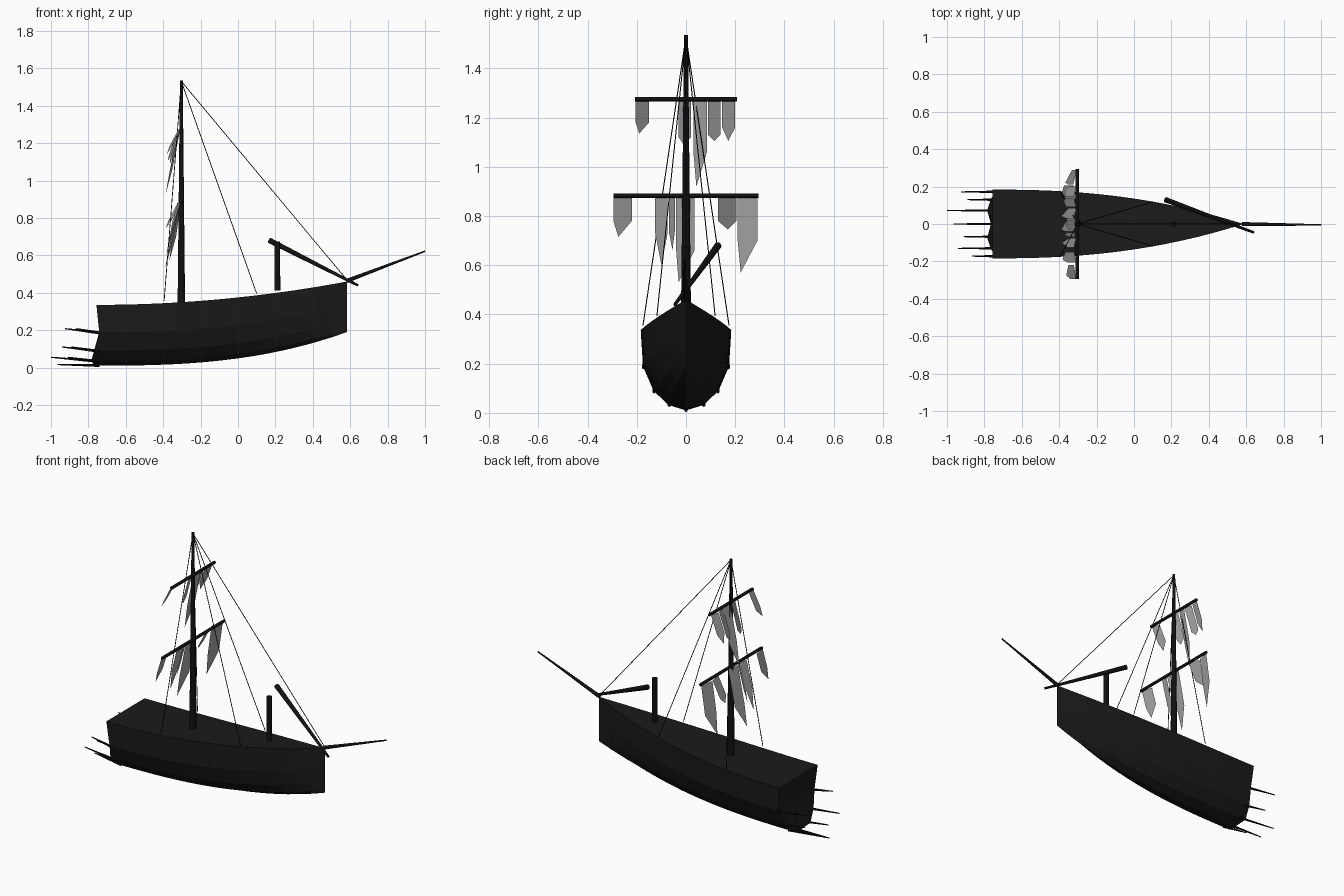
import bpy, bmesh, math
from mathutils import Vector

if "Cube" in bpy.data.objects:
    bpy.data.objects.remove(bpy.data.objects["Cube"])


def material(name, v):
    m = bpy.data.materials.new(name)
    m.diffuse_color = (v, v, v, 1)
    m.use_nodes = True
    m.node_tree.nodes["Principled BSDF"].inputs["Base Color"].default_value = m.diffuse_color
    return m


TIMBER = material("dark timber", 0.0105)
SPAR = material("black spar", 0.0055)
ROPE = material("black rope", 0.002)
SAIL = material("grey sailcloth", 0.40)


def finish(name, bm, mat, smooth=False):
    me = bpy.data.meshes.new(name)
    bm.to_mesh(me)
    bm.free()
    me.materials.append(mat)
    ob = bpy.data.objects.new(name, me)
    bpy.context.collection.objects.link(ob)
    if smooth:
        bpy.ops.object.select_all(action='DESELECT')
        bpy.context.view_layer.objects.active = ob
        ob.select_set(True)
        bpy.ops.object.shade_smooth_by_angle(angle=math.radians(50))
    return ob


def pole(name, a, b, r1, r2, mat=SPAR, sides=10):
    """Tapered round bar from a to b."""
    a, b = Vector(a), Vector(b)
    bm = bmesh.new()
    bmesh.ops.create_cone(bm, cap_ends=True, segments=sides, radius1=r1,
                          radius2=r2, depth=(b - a).length)
    rot = (b - a).to_track_quat('Z', 'Y').to_matrix()
    for v in bm.verts:
        v.co = rot @ v.co + (a + b) / 2
    return finish(name, bm, mat, sides > 6)


# Hull: half section (width fraction, height fraction, stern x), swept to the stem
SECTION = [(1, 1, -0.757), (0.95, 0.55, -0.742), (0.72, 0.25, -0.765),
           (0.40, 0.07, -0.785), (0, 0, -0.765)]
RING = SECTION + [(-w, h, x) for w, h, x in SECTION[-2::-1]]
STATIONS = 16
bm = bmesh.new()
rings = []
for i in range(STATIONS + 1):
    t = i / STATIONS
    half = max(0.184 * (1 - t ** 2.35), 0.001)
    low, high = 0.010 + 0.18 * t ** 2.7, 0.335 + 0.125 * t ** 2
    rings.append([bm.verts.new((sx + (0.584 - sx) * t, w * half, low + (high - low) * h))
                  for w, h, sx in RING])
n = len(RING)
for a, b in zip(rings, rings[1:]):
    for j in range(n):                      # the closing strip is the deck
        k = (j + 1) % n
        bm.faces.new((a[j], a[k], b[k], b[j]))
bm.faces.new(rings[-1])
# Hollow transom as a fan
hub = bm.verts.new((-0.742, 0, 0.19))
for j in range(n):
    bm.faces.new((rings[0][j], rings[0][(j + 1) % n], hub))
bmesh.ops.recalc_face_normals(bm, faces=bm.faces)
finish("hull", bm, TIMBER)

# Splintered plank ends behind the transom: y, z, tip x
for i, (y, z, tip) in enumerate([(0.172, 0.188, -0.925), (0.130, 0.09, -0.89),
                                 (0.072, 0.035, -1.0), (0, 0.014, -0.965),
                                 (-0.068, 0.035, -0.91), (-0.130, 0.09, -0.94),
                                 (-0.172, 0.188, -0.865)]):
    rise = 0.002 if y == 0 else 0.02
    pole(f"splinter_{i}", (-0.74, y, z - 0.003), (tip, y, z + rise),
         0.008, 0.003, SPAR, 6)

# Mast, broken foremast and bowsprit
MX = -0.303
pole("main_mast", (MX, 0, 0.342), (MX, 0, 1.535), 0.021, 0.008)
pole("foremast_stump", (0.21, 0, 0.412), (0.21, 0, 0.675), 0.017, 0.016)
pole("fallen_foremast", (0.168, 0.13, 0.68), (0.64, -0.045, 0.44), 0.015, 0.007)
pole("bowsprit", (0.58, 0, 0.463), (1.0, -0.005, 0.622), 0.011, 0.004)

# Yards
for name, z, half in (("lower_yard", 0.883, 0.295), ("upper_yard", 1.275, 0.207)):
    pole(name, (MX, -half, z), (MX, half, z), 0.009, 0.009)

# Rigging
TOP = (MX, 0, 1.53)
pole("forestay", TOP, (0.585, 0, 0.465), 0.0022, 0.0022, ROPE, 5)
for s in (-1, 1):
    pole("fore_shroud", TOP, (0.1, s * 0.118, 0.395), 0.0022, 0.0022, ROPE, 5)
    pole("aft_shroud", TOP, (-0.395, s * 0.175, 0.355), 0.0022, 0.0022, ROPE, 5)


def rags(name, top, strips):
    """Torn pointed strips: y0, y1, side bottom, tip z, tip y, backward swing, twist."""
    bm = bmesh.new()
    for y0, y1, side, tip, ty, swing, twist in strips:
        def point(y, z):
            turn = twist * ((y - y0) / (y1 - y0) - 0.5)
            return bm.verts.new((MX - 0.012 + turn - swing * (top - z) / (top - tip), y, z))
        bm.faces.new([point(y0, top), point(y0, side), point(ty, tip),
                      point(y1, side), point(y1, top)])
    finish(name, bm, SAIL)


rags("lower_sail_rags", 0.88, [
    (-0.295, -0.22, 0.78, 0.715, -0.275, 0.05, -0.012),
    (-0.125, -0.075, 0.73, 0.60, -0.10, 0.07, 0.01),
    (-0.07, -0.045, 0.74, 0.66, -0.055, 0.06, -0.006),
    (-0.04, 0.035, 0.66, 0.53, -0.03, 0.07, 0.012),
    (0.13, 0.205, 0.78, 0.745, 0.17, 0.07, -0.015),
    (0.21, 0.29, 0.70, 0.57, 0.222, 0.045, 0.02)])
rags("upper_sail_rags", 1.272, [
    (-0.205, -0.15, 1.18, 1.135, -0.19, 0.07, -0.01),
    (-0.03, 0.02, 1.12, 1.09, -0.01, 0.05, -0.01),
    (0.03, 0.085, 1.06, 0.92, 0.042, 0.07, 0.012),
    (0.09, 0.14, 1.13, 1.105, 0.115, 0.06, -0.01),
    (0.147, 0.20, 1.16, 1.105, 0.172, 0.06, 0.012)])
